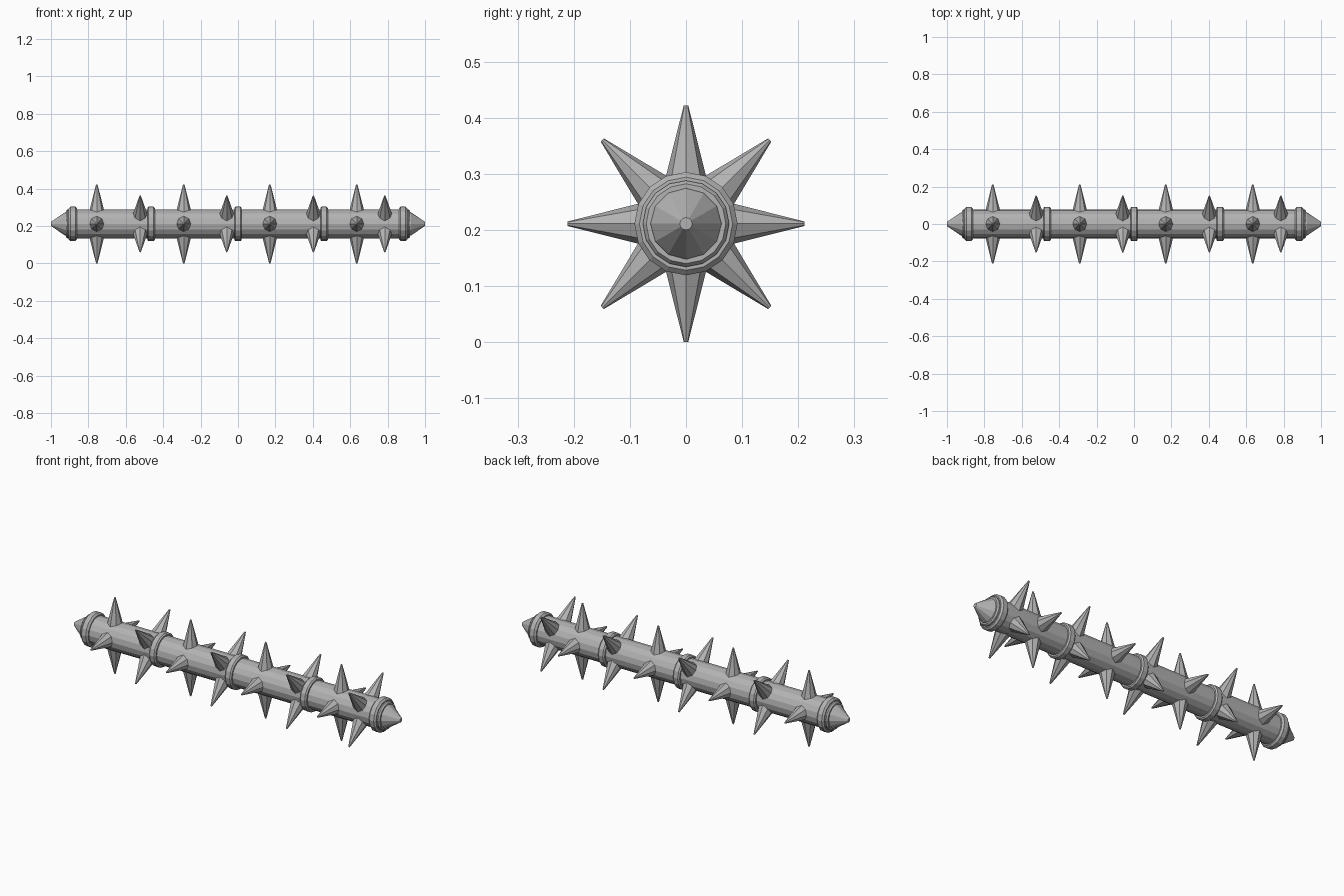
import bpy, bmesh, math
from mathutils import Matrix, Vector

if "Cube" in bpy.data.objects:
    bpy.data.objects.remove(bpy.data.objects["Cube"])

AXIS_Z = 0.211

steel = bpy.data.materials.new("steel grey")
steel.diffuse_color = (0.45, 0.45, 0.45, 1)
steel.use_nodes = True
steel.node_tree.nodes["Principled BSDF"].inputs["Base Color"].default_value = steel.diffuse_color


def add_object(name, bm):
    bmesh.ops.recalc_face_normals(bm, faces=bm.faces)
    mesh = bpy.data.meshes.new(name)
    bm.to_mesh(mesh)
    bm.free()
    mesh.materials.append(steel)
    obj = bpy.data.objects.new(name, mesh)
    obj.location.z = AXIS_Z
    bpy.context.collection.objects.link(obj)
    return obj


def lathe(name, profile, sides):
    """Closed solid turned about the x axis from (x, radius) points."""
    bm = bmesh.new()
    rings = []
    for x, r in profile:
        angles = [2 * math.pi * i / sides for i in range(sides)]
        rings.append([bm.verts.new((x, r * math.sin(a), r * math.cos(a))) for a in angles])
    for a, b in zip(rings, rings[1:]):
        for i in range(sides):
            j = (i + 1) % sides
            bm.faces.new((a[i], a[j], b[j], b[i]))
    bm.faces.new(rings[0])
    bm.faces.new(rings[-1])
    return add_object(name, bm)


def collar(name, x, half, r, chamfer):
    lathe(name, [(x - half, r - chamfer), (x - half + chamfer, r),
                 (x + half - chamfer, r), (x + half, r - chamfer)], 16)


# Shaft with chamfered ends
lathe("shaft", [(-0.92, 0.071), (-0.912, 0.077), (0.912, 0.077), (0.92, 0.071)], 16)

# Pointed caps and end collars
for side, s in (("left", -1), ("right", 1)):
    lathe(side + "_end_point", [(s * 0.91, 0.066), (s * 0.925, 0.062), (s * 1.0, 0.011)], 12)
    collar(side + "_end_collar", s * 0.883, 0.022, 0.092, 0.009)

# Bands along the shaft
for name, x in (("left_band", -0.465), ("middle_band", 0.0), ("right_band", 0.46)):
    collar(name, x, 0.02, 0.092, 0.007)


# Rings of four spikes, alternately upright and turned by 45 degrees
def spike_ring(name, x, turn):
    bm = bmesh.new()
    inner, outer = 0.06, 0.211
    for k in range(4):
        place = (Matrix.Translation((x, 0, 0))
                 @ Matrix.Rotation(turn + k * math.pi / 2, 4, 'X')
                 @ Matrix.Translation((0, 0, (inner + outer) / 2)))
        bmesh.ops.create_cone(bm, cap_ends=True, segments=8, radius1=0.042,
                              radius2=0.004, depth=outer - inner, matrix=place)
    add_object(name, bm)


for i, x in enumerate((-0.755, -0.29, 0.17, 0.635)):
    spike_ring(f"upright_spikes_{i + 1}", x, 0)
for i, x in enumerate((-0.523, -0.06, 0.403, 0.785)):
    spike_ring(f"diagonal_spikes_{i + 1}", x, math.pi / 4)
